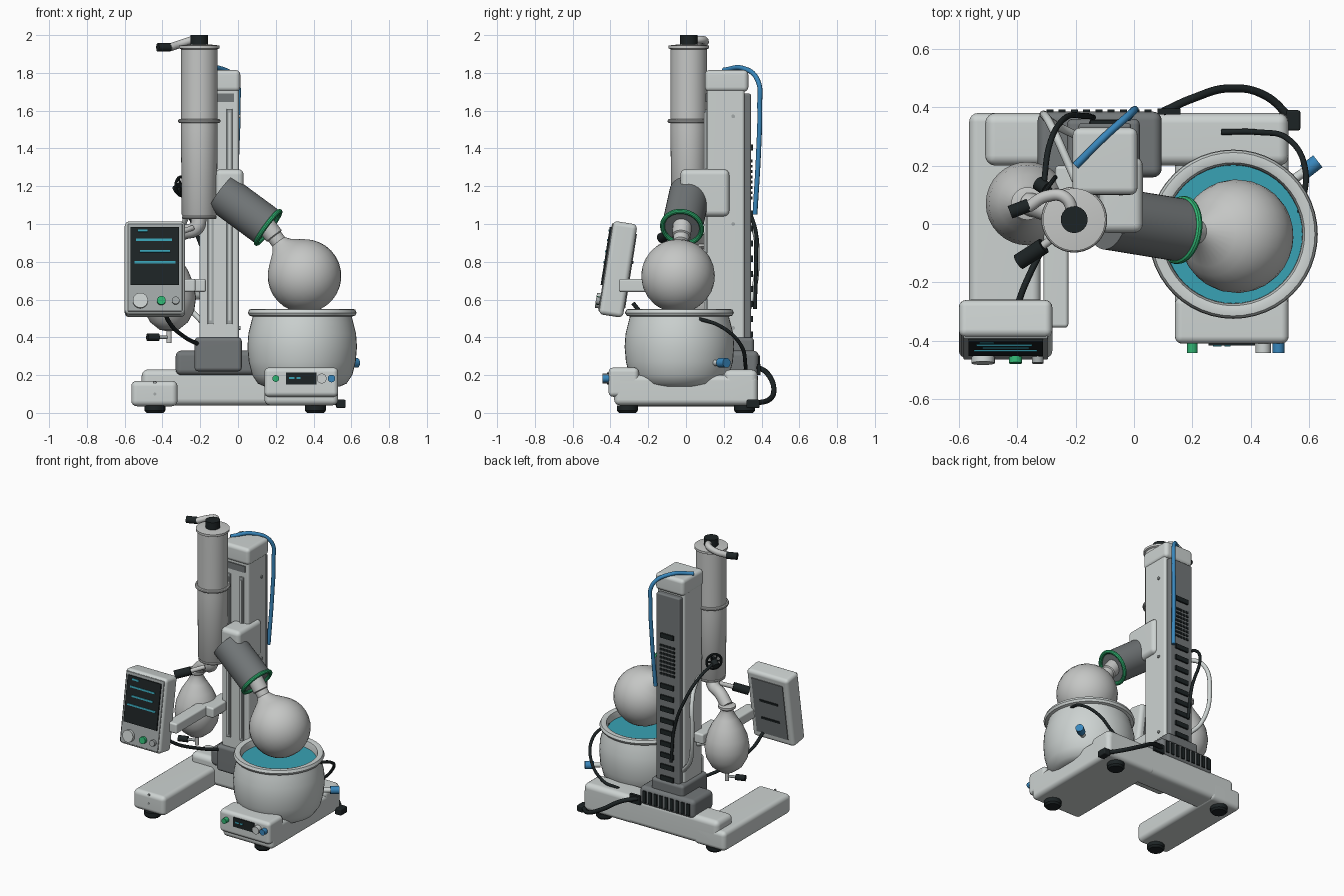
import bpy, bmesh, math
from mathutils import Vector, Matrix

cube = bpy.data.objects.get("Cube")
if cube:
    bpy.data.objects.remove(cube, do_unlink=True)


def material(name, r, g, b):
    m = bpy.data.materials.new(name)
    m.use_nodes = True
    m.diffuse_color = (r, g, b, 1)
    m.node_tree.nodes["Principled BSDF"].inputs["Base Color"].default_value = (r, g, b, 1)
    return m


shell = material("light grey shell", .61, .65, .64)
glass = material("pale glass", .56, .57, .56)
mid = material("mid grey", .36, .39, .39)
dark = material("dark grey", .17, .185, .19)
black = material("black", .012, .017, .018)
teal = material("teal", .04, .36, .46)
green = material("green", .03, .46, .17)
blue = material("blue", .04, .24, .5)


def finish(name, bm, mat, angle=35):
    me = bpy.data.meshes.new(name)
    bmesh.ops.recalc_face_normals(bm, faces=bm.faces)
    bm.to_mesh(me)
    bm.free()
    me.materials.append(mat)
    ob = bpy.data.objects.new(name, me)
    bpy.context.collection.objects.link(ob)
    bpy.ops.object.select_all(action='DESELECT')
    ob.select_set(True)
    bpy.context.view_layer.objects.active = ob
    bpy.ops.object.shade_smooth_by_angle(angle=math.radians(angle))
    return ob


def box(name, xs, ys, zs, mat, bevel=0.0, matrix=None):
    """Rounded box between coordinate pairs."""
    bm = bmesh.new()
    bmesh.ops.create_cube(bm, size=1)
    for v in bm.verts:
        for i, (a, b) in enumerate((xs, ys, zs)):
            v.co[i] = (a + b) / 2 + v.co[i] * (b - a)
    if bevel:
        bmesh.ops.bevel(bm, geom=bm.edges[:], offset=bevel, segments=4, profile=.5, affect='EDGES')
    if matrix:
        bm.transform(matrix)
    ob = finish(name, bm, mat)
    if bevel:
        ob.modifiers.new("weighted", 'WEIGHTED_NORMAL').keep_sharp = True
    return ob


def lathe(name, profile, loc, mat, axis=(0, 0, 1), steps=32, closed=False):
    """Spin (radius, height) points about an axis through loc."""
    bm = bmesh.new()
    vs = [bm.verts.new((r, 0, h)) for r, h in profile]
    es = [bm.edges.new(p) for p in zip(vs, vs[1:])]
    if closed:
        es.append(bm.edges.new((vs[-1], vs[0])))
    bmesh.ops.spin(bm, geom=vs + es, cent=(0, 0, 0), axis=(0, 0, 1), angle=math.tau, steps=steps)
    bmesh.ops.remove_doubles(bm, verts=bm.verts, dist=1e-4)
    rot = Vector((0, 0, 1)).rotation_difference(Vector(axis)).to_matrix().to_4x4()
    bm.transform(Matrix.Translation(loc) @ rot)
    return finish(name, bm, mat)


def rod(name, p, q, r, mat, steps=24):
    d = Vector(q) - Vector(p)
    return lathe(name, [(0, 0), (r, 0), (r, d.length), (0, d.length)], p, mat, d, steps)


def ring(name, loc, big, small, mat, axis=(0, 0, 1)):
    pts = [(big + small * math.cos(k * math.tau / 10), small * math.sin(k * math.tau / 10)) for k in range(10)]
    return lathe(name, pts, loc, mat, axis, 40, True)


def tube(name, pts, r, mat):
    """Smooth hose through the given points."""
    cu = bpy.data.curves.new(name, 'CURVE')
    cu.dimensions = '3D'
    cu.bevel_depth, cu.bevel_resolution, cu.resolution_u = r, 3, 8
    cu.use_fill_caps = True
    sp = cu.splines.new('BEZIER')
    sp.bezier_points.add(len(pts) - 1)
    for b, p in zip(sp.bezier_points, pts):
        b.co = p
        b.handle_left_type = b.handle_right_type = 'AUTO'
    cu.materials.append(mat)
    ob = bpy.data.objects.new(name, cu)
    bpy.context.collection.objects.link(ob)
    return ob


# Base frame with feet
box("left_foot_bar", (-.565, -.32), (-.355, .38), (.035, .17), shell, .03)
box("rear_crossbar", (-.51, .53), (.2, .38), (.04, .23), shell, .035)
box("right_platform", (.14, .53), (-.38, .38), (.04, .2), shell, .03)
for x in (-.44, .41):
    for y in (-.31, .31):
        lathe("rubber_foot", [(0, 0), (.045, 0), (.055, .012), (.055, .04), (0, .04)], (x, y, 0), black)
for z in (.11, .17):
    rod("foot_screw", (-.44, -.357, z - .01), (-.44, -.35, z - .01), .008, mid, 12)

# Bath control panel
box("control_panel", (.14, .53), (-.41, -.25), (.085, .24), shell, .025)
box("panel_display", (.255, .415), (-.417, -.408), (.15, .215), black)
for x, w in ((.285, .03), (.32, .02)):
    box("display_mark", (x - w / 2, x + w / 2), (-.42, -.416), (.18, .19), teal)
for x, r, m in ((.2, .018, green), (.443, .026, shell), (.495, .02, blue)):
    rod("panel_knob", (x, -.405, .182), (x, -.442, .182), r, m)

# Heating bath
lathe("bath_pot", [(0, .14), (.2, .14), (.235, .155), (.265, .2), (.283, .27), (.29, .35), (.285, .42),
                   (.27, .48), (.262, .51), (.28, .515), (.288, .53), (.28, .548), (.262, .55), (.245, .545),
                   (.238, .52), (.235, .4), (0, .4)], (.34, -.035, 0), shell, steps=48)
rod("bath_water", (.34, -.035, .41), (.34, -.035, .5), .237, teal, 48)
rod("drain_fitting", (.55, .155, .265), (.6, .19, .265), .016, shell)
rod("drain_cap", (.585, .18, .265), (.63, .215, .265), .026, blue)

# Column
box("column_foot", (-.33, .095), (.16, .385), (.2, .33), dark, .03)
box("column_socket", (-.23, .02), (.085, .36), (.22, .4), dark, .02)
box("column_body", (-.205, .005), (.11, .31), (.3, 1.75), shell, .015)
box("column_cap", (-.21, .012), (.1, .33), (1.7, 1.815), shell, .025)
box("back_panel", (-.19, -.01), (.3, .345), (.35, 1.69), dark, .01)
box("column_label_plate", (-.19, -.02), (.103, .112), (1.645, 1.69), dark)
for x in (-.145, -.045):
    box("column_rail", (x - .016, x + .016), (.1, .112), (.47, 1.61), mid, .004)
    box("column_rail_slot", (x - .006, x + .006), (.096, .102), (.49, 1.59), shell)
for z in [.4 + .08 * k for k in range(9)] + [1.39]:
    box("back_vent", (-.15, -.05), (.343, .356), (z, z + .032), black)
for row in range(8):
    for col in range(5):
        x, z = -.155 + col * .024, 1.13 + row * .028
        box("vent_hole", (x, x + .016), (.343, .351), (z, z + .015), black)
for k in range(9):
    x = -.3 + k * .042
    box("foot_vent", (x, x + .024), (.38, .392), (.225, .305), black)
for z in (.45, 1.0, 1.57):
    rod("column_screw", (0, .25, z), (.012, .25, z), .01, mid, 12)

# Drive head with tilted motor barrel
box("drive_head", (-.12, .03), (-.03, .23), (1.04, 1.29), shell, .03)
start, end = Vector((-.09, .02, 1.165)), Vector((.155, -.02, .985))
axis = (end - start).normalized()
rod("motor_barrel", start, end, .108, dark, 40)
ring("green_collar", end + axis * .005, .105, .013, green, axis)
lathe("collar_knob", [(0, -.02), (.014, -.014), (.02, 0), (.014, .014), (0, .02)], (.13, -.095, 1.045), green, steps=16)

# Evaporating flask
centre = Vector((.352, -.042, .725))
down = (centre - end).normalized()
reach = (centre - end).length
bulb = [(0, -.03), (.05, -.03), (.05, .06), (.042, .065), (.042, .1), (.06, .125)]
bulb += [(.195 * math.sin(a), reach - .195 * math.cos(a))
         for a in [math.radians(d) for d in range(36, 180, 12)]] + [(0, reach + .195)]
lathe("evaporating_flask", bulb, end, glass, down, 28)

# Condenser
cx, cy = -.205, .015
lathe("condenser", [(0, 1.03), (.08, 1.03), (.093, 1.05), (.097, 1.5), (.097, 1.925), (.107, 1.93),
                    (.107, 1.945), (.06, 1.95), (0, 1.95)], (cx, cy, 0), glass, steps=40)
ring("condenser_band", (cx, cy, 1.545), .102, .011, glass)
ring("condenser_foot_rim", (cx, cy, 1.035), .082, .01, glass)
rod("condenser_cap", (cx, cy, 1.945), (cx, cy, 2), .046, black)
tube("inlet_elbow", [(cx, cy, 1.97), (-.235, .09, 1.975), (-.3, .095, 1.955), (-.36, .06, 1.935)], .021, glass)
rod("inlet_cap", (-.36, .065, 1.935), (-.425, .04, 1.935), .023, black)
rod("condenser_clamp", (-.2, .07, 1.2), (-.1, .18, 1.2), .03, shell)

# Clamp hand wheel
hub = Vector((-.3, .12, 1.2))
out = Vector((-.8, .6, 0))
rod("clamp_stem", (-.25, .07, 1.2), hub, .015, black)
ring("hand_wheel", hub, .05, .008, black, out)
for k in range(3):
    arm = Vector((.03 * math.cos(k * 1.05), .04 * math.cos(k * 1.05), .05 * math.sin(k * 1.05)))
    rod("wheel_spoke", hub - arm, hub + arm, .006, black, 8)
rod("wheel_knob", hub, hub + Vector((-.03, .02, -.02)), .024, black)

# Receiving flask, its supply tube and valves
fx, fy = -.365, .07
lathe("receiving_flask", [(0, .43), (.05, .44), (.1, .48), (.133, .54), (.143, .61), (.132, .68), (.1, .755),
                          (.065, .81), (.042, .85), (.042, .87), (.056, .88), (.056, .895), (.04, .9),
                          (0, .9)], (fx, fy, 0), glass)
tube("receiver_elbow", [(cx, cy, 1.05), (-.22, .02, .98), (-.3, .05, .95), (fx, fy, .89)], .04, glass)
rod("receiver_bracket", (-.24, .12, .62), (-.15, .2, .62), .02, shell)
rod("drain_spout", (fx, fy, .44), (fx, fy, .37), .014, glass)
rod("drain_stem", (fx, fy, .4), (-.42, .05, .4), .009, mid)
rod("drain_handle", (-.42, .05, .4), (-.48, .03, .4), .02, black)
rod("vent_valve_stem", (-.24, -.02, .98), (-.32, -.08, .95), .014, glass)
rod("vent_valve_handle", (-.31, -.075, .955), (-.395, -.13, .925), .028, black)

# Display unit on its arm
box("display_arm", (-.31, -.225), (-.355, .0), (.64, .71), shell, .012)
box("arm_bracket", (-.27, -.17), (-.03, .2), (.64, .71), shell, .012)
tilt = Matrix.Translation((-.44, -.36, .76)) @ Matrix.Rotation(math.radians(-9), 4, 'X')
box("display_case", (-.16, .16), (-.065, .065), (-.25, .25), shell, .025, tilt)
box("display_bezel", (-.145, .145), (-.069, -.06), (-.235, .235), mid, .004, tilt)
box("display_screen", (-.128, .128), (-.078, -.068), (-.095, .215), black, 0, tilt)
for a, b, z in ((-.09, -.04, .195), (-.1, .09, .145), (-.08, .08, .085), (-.108, .108, .025)):
    box("screen_line", (a, b), (-.082, -.077), (z - .006, z + .006), teal, 0, tilt)
for x, r, m in ((-.077, .04, shell), (.034, .023, green), (.11, .02, mid)):
    rod("display_knob", tilt @ Vector((x, -.065, -.18)), tilt @ Vector((x, -.09, -.18)), r, m)
box("display_back_cover", (-.12, .12), (.06, .07), (-.2, .2), dark, 0, tilt)
for z in (-.09, .04):
    box("display_back_vent", (-.07, .07), (.069, .075), (z, z + .015), black, 0, tilt)

# Hoses and cables
tube("blue_hose", [(-.2, .2, 1.815), (-.1, .3, 1.825), (-.01, .38, 1.76), (0, .39, 1.62), (-.005, .385, 1.4),
                   (-.02, .365, 1.05)], .013, blue)
tube("white_hose", [(-.2, .15, 1.08), (-.28, .33, 1.02), (-.31, .375, .8), (-.27, .34, .58), (-.19, .3, .48)],
     .014, shell)
tube("head_cable", [(-.31, .13, 1.2), (-.29, .27, 1.14), (-.24, .36, 1.0), (-.17, .37, .8), (-.14, .365, .55)],
     .01, black)
tube("display_cable", [(-.4, -.28, .58), (-.37, -.2, .49), (-.28, -.02, .4), (-.2, .12, .36)], .011, black)
tube("bath_cable", [(.57, .04, .505), (.588, .18, .46), (.53, .29, .36), (.42, .315, .25), (.3, .315, .23)],
     .01, black)
tube("power_cable", [(.1, .385, .24), (.2, .43, .21), (.33, .465, .13), (.45, .44, .07), (.54, .36, .05)],
     .014, black)
box("power_plug", (.52, .57), (.32, .39), (.025, .07), black, .008)
box("power_socket", (.08, .16), (.375, .395), (.2, .26), black)
